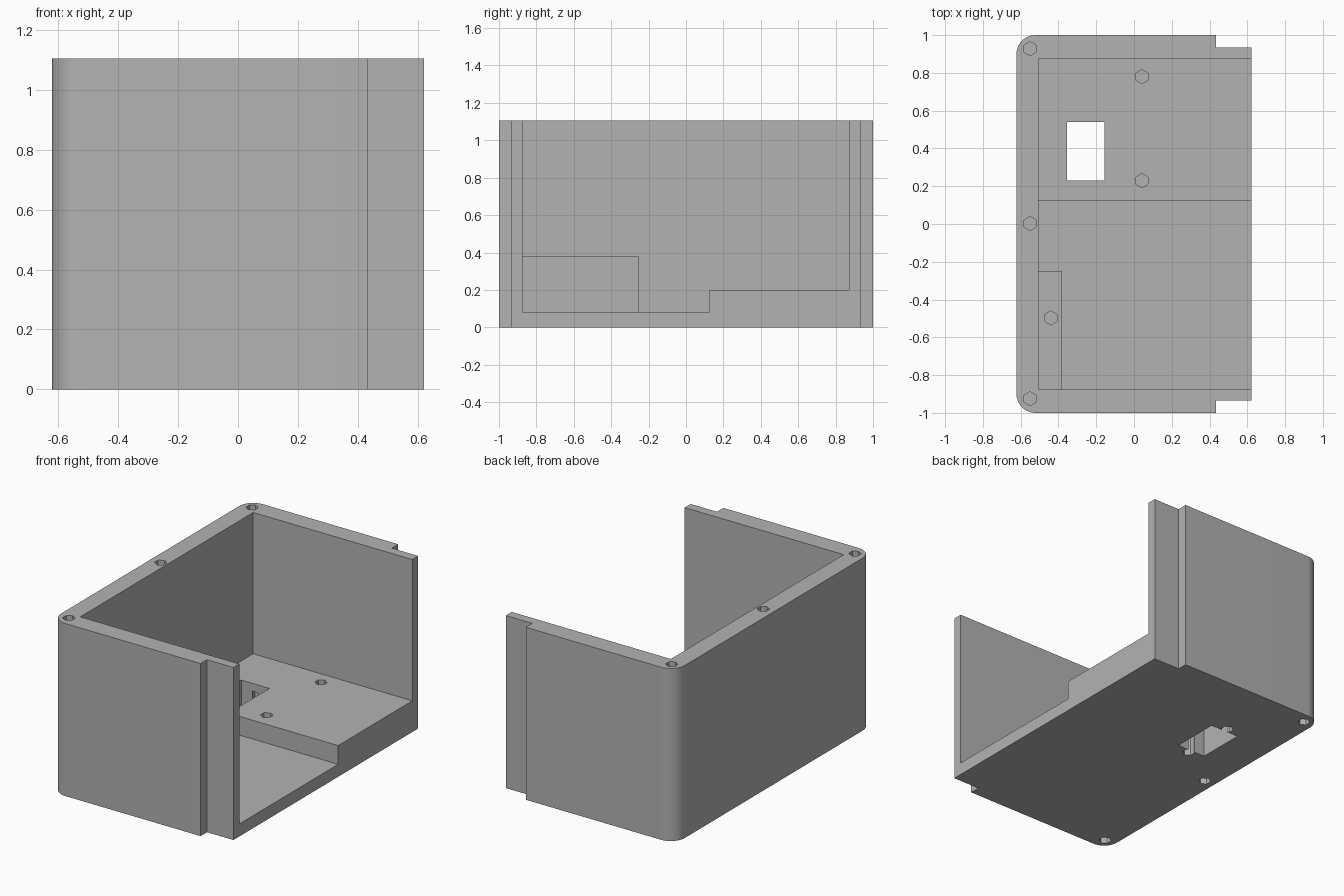
import bpy, bmesh
from math import pi, cos, sin

if "Cube" in bpy.data.objects:
    bpy.data.objects.remove(bpy.data.objects["Cube"], do_unlink=True)

grey = bpy.data.materials.new("plain grey")
grey.use_nodes = True
grey.diffuse_color = (0.45, 0.45, 0.45, 1)
grey.node_tree.nodes["Principled BSDF"].inputs["Base Color"].default_value = grey.diffuse_color


def prism(name, outline, low, high, along_x=False):
    """Extrude a 2D outline: (x, y) along z, or (y, z) along x."""
    bm = bmesh.new()
    verts = [bm.verts.new((low, a, b) if along_x else (a, b, low)) for a, b in outline]
    face = bm.faces.new(verts)
    moved = bmesh.ops.extrude_face_region(bm, geom=[face])["geom"]
    shift = (high - low, 0, 0) if along_x else (0, 0, high - low)
    bmesh.ops.translate(bm, vec=shift, verts=[g for g in moved if isinstance(g, bmesh.types.BMVert)])
    bmesh.ops.recalc_face_normals(bm, faces=bm.faces)
    mesh = bpy.data.meshes.new(name)
    bm.to_mesh(mesh)
    bm.free()
    mesh.materials.append(grey)
    obj = bpy.data.objects.new(name, mesh)
    bpy.context.collection.objects.link(obj)
    return obj


def rectangle(x0, x1, y0, y1):
    return [(x0, y0), (x1, y0), (x1, y1), (x0, y1)]


def combine(target, other, operation):
    """Apply a boolean and remove the helper."""
    mod = target.modifiers.new(operation, "BOOLEAN")
    mod.operation = operation
    mod.solver = "EXACT"
    mod.object = other
    bpy.context.view_layer.objects.active = target
    bpy.ops.object.modifier_apply(modifier=mod.name)
    bpy.data.objects.remove(other, do_unlink=True)


def drill(target, x, y, low, high, radius=0.037):
    hexagon = [(x + radius * sin(k * pi / 3), y + radius * cos(k * pi / 3)) for k in range(6)]
    combine(target, prism("screw_hole", hexagon, low, high), "DIFFERENCE")


SIDE, TOP, RADIUS = 0.622, 1.105, 0.1

# Outer shell: rounded on the closed end, rebated on the open end
half = [(SIDE, 0.935), (0.435, 0.935), (0.435, 1.0)]
for k in range(13):
    a = pi / 2 + k * pi / 24
    half.append((RADIUS - SIDE + RADIUS * cos(a), 1 - RADIUS + RADIUS * sin(a)))
outline = half + [(x, -y) for x, y in reversed(half)]
case = prism("enclosure_half", outline, 0, TOP)

# Open cavity with a stepped floor
cavity = [(-0.875, 0.08), (0.125, 0.08), (0.125, 0.2), (0.875, 0.2), (0.875, 1.3), (-0.875, 1.3)]
combine(case, prism("cavity", cavity, -0.505, 0.8, along_x=True), "DIFFERENCE")

# Mounting block in the corner
combine(case, prism("mounting_block", rectangle(-0.55, -0.38, -0.92, -0.25), 0.04, 0.38), "UNION")

# Socket opening in the raised floor, with blind holes breaking into its ends
combine(case, prism("socket_opening", rectangle(-0.355, -0.155, 0.23, 0.54), -0.1, 0.3), "DIFFERENCE")
for y in (0.205, 0.565):
    drill(case, -0.255, y, -0.1, 0.15)

# Blind screw holes in both rims of the closed wall
for y in (-0.925, 0.003, 0.928):
    drill(case, -0.55, y, TOP - 0.25, TOP + 0.1)
    drill(case, -0.55, y, -0.1, 0.25)

# Blind screw holes in the raised floor and the block
for y in (0.23, 0.78):
    drill(case, 0.042, y, 0.06, 0.3)
drill(case, -0.44, -0.497, 0.15, 0.5)

bpy.ops.object.select_all(action="DESELECT")
case.select_set(True)
bpy.context.view_layer.objects.active = case
bpy.ops.object.shade_smooth_by_angle(angle=pi / 6)
